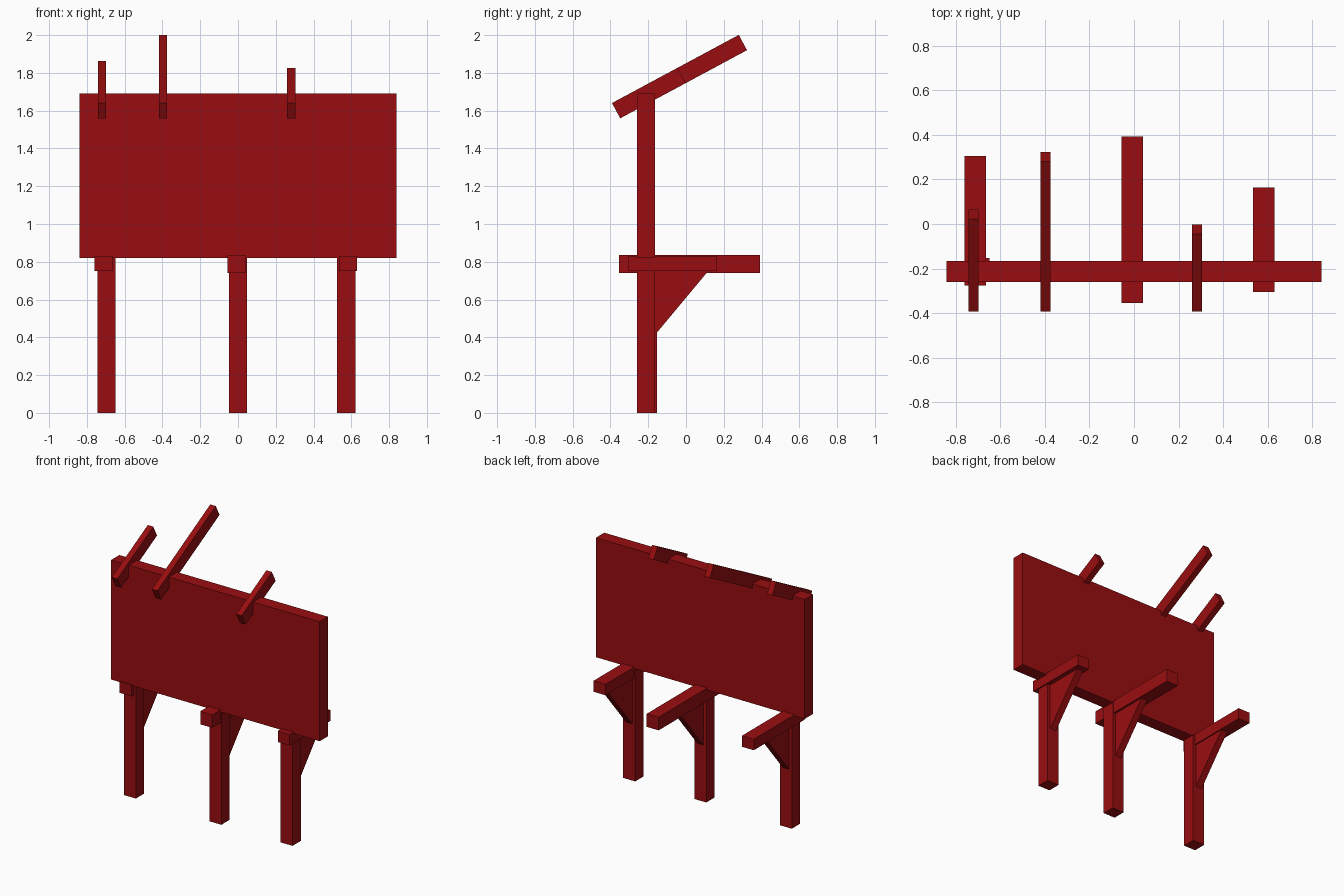
import bpy, bmesh
from math import atan2, cos, sin
from mathutils import Matrix, Vector

if "Cube" in bpy.data.objects:
    bpy.data.objects.remove(bpy.data.objects["Cube"], do_unlink=True)

red = bpy.data.materials.new("barn_red")
colour = (0.32, 0.004, 0.005, 1)
red.diffuse_color = colour
red.use_nodes = True
shader = red.node_tree.nodes["Principled BSDF"]
shader.inputs["Base Color"].default_value = colour
shader.inputs["Roughness"].default_value = 0.8


def finish(name, bm):
    bmesh.ops.recalc_face_normals(bm, faces=bm.faces)
    mesh = bpy.data.meshes.new(name)
    bm.to_mesh(mesh)
    bm.free()
    mesh.materials.append(red)
    obj = bpy.data.objects.new(name, mesh)
    bpy.context.collection.objects.link(obj)
    return obj


def box(name, x, y, z):
    """Box between (low, high) limits on each axis."""
    bm = bmesh.new()
    bmesh.ops.create_cube(bm, size=1)
    limits = (x, y, z)
    for v in bm.verts:
        v.co = [(a + b) / 2 + c * (b - a) for c, (a, b) in zip(v.co, limits)]
    return finish(name, bm)


def wedge(name, x, width, profile):
    """Side profile in y, z extruded along x."""
    bm = bmesh.new()
    face = bm.faces.new([bm.verts.new((x - width / 2, y, z)) for y, z in profile])
    out = bmesh.ops.extrude_face_region(bm, geom=[face])
    moved = [g for g in out["geom"] if isinstance(g, bmesh.types.BMVert)]
    bmesh.ops.translate(bm, verts=moved, vec=(width, 0, 0))
    return finish(name, bm)


# Large upright panel
FRONT, BACK = -0.26, -0.165
box("panel", (-0.84, 0.84), (FRONT, BACK), (0.82, 1.69))

# Posts, cross beams and triangular braces
supports = [
    # side, post x, post shift in y, beam x, beam y limits, beam z limits
    ("right", -0.697, 0.012, -0.712, (-0.275, 0.305), (0.75, 0.83)),
    ("middle", 0.0, 0.0, -0.007, (-0.355, 0.393), (0.74, 0.835)),
    ("left", 0.573, 0.0, 0.582, (-0.305, 0.163), (0.75, 0.83)),
]
HALF = 0.048
for side, px, shift, bx, by, bz in supports:
    box(side + "_post", (px - HALF, px + HALF), (FRONT + shift, BACK + shift), (0, 0.82))
    box(side + "_beam", (bx - HALF, bx + HALF), by, bz)
    wedge(side + "_brace", px, 0.05,
          [(BACK - 0.01, 0.40), (BACK - 0.01, 0.76), (0.125, 0.76)])

# Sloping sticks resting over the panel's top edge
slope = atan2(0.36, 0.67)
start = Vector((0, -0.37, 1.60))
for side, x, length in (("right", -0.72, 0.47), ("middle", -0.397, 0.762), ("left", 0.282, 0.394)):
    stick = box(side + "_stick", (-0.022, 0.022), (0, length), (-0.046, 0.046))
    stick.data.transform(Matrix.Translation(start + Vector((x, 0, 0))) @ Matrix.Rotation(slope, 4, "X"))
